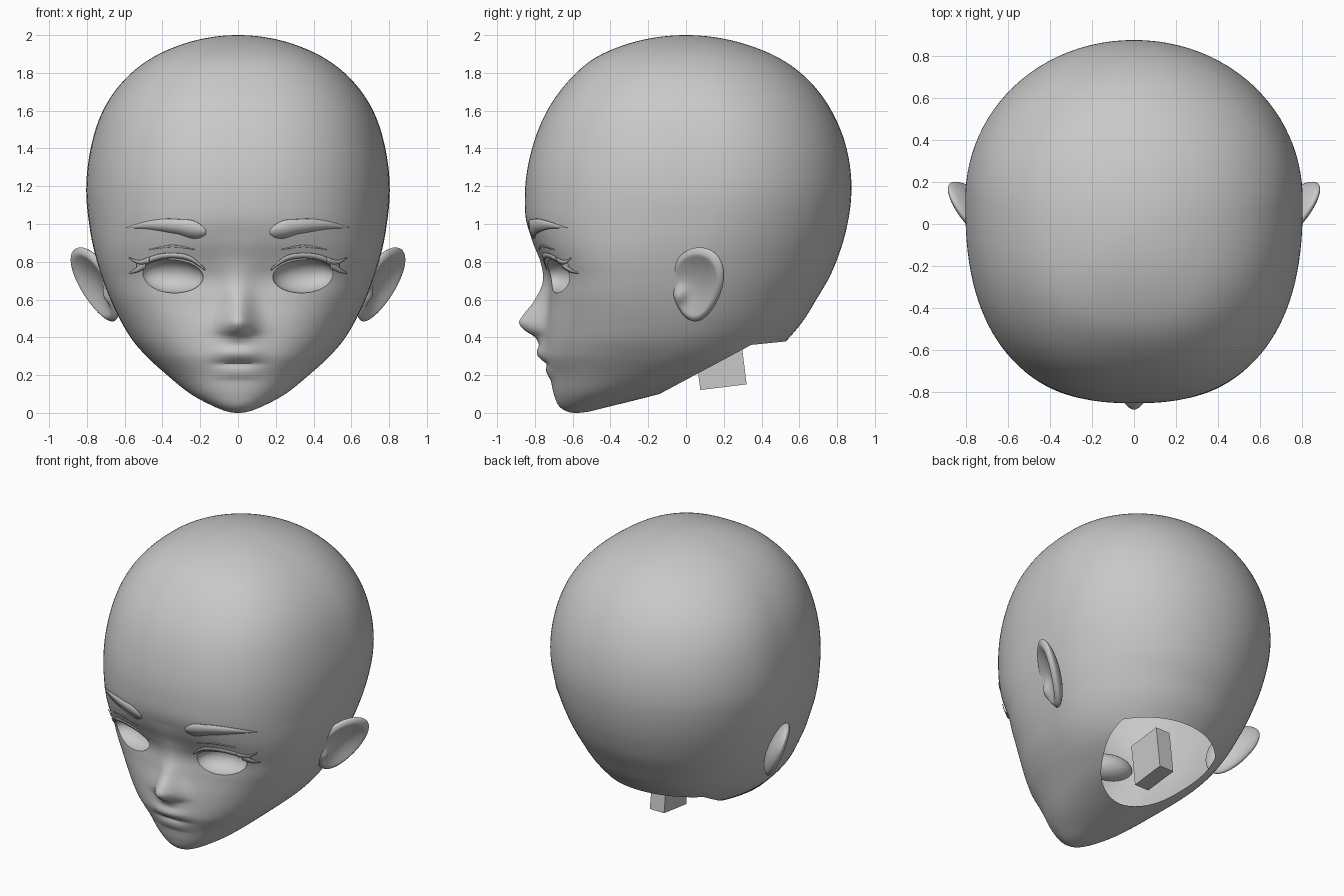
import bpy, bmesh, math
from mathutils import Vector, Matrix
from mathutils.bvhtree import BVHTree

cube = bpy.data.objects.get("Cube")
if cube:
    bpy.data.objects.remove(cube)

grey = bpy.data.materials.new("plain_grey")
grey.use_nodes = True
grey.diffuse_color = (0.58, 0.58, 0.58, 1)
grey.node_tree.nodes["Principled BSDF"].inputs["Base Color"].default_value = (0.58, 0.58, 0.58, 1)


def slope(rows, i, c):
    """Slope of column c at row i, weighted by the spacing of its neighbours."""
    steps = []
    for a, b in ((i - 1, i), (i, i + 1)):
        if a >= 0 and b < len(rows):
            gap = rows[b][0] - rows[a][0]
            steps.append((gap, (rows[b][c] - rows[a][c]) / gap))
    if len(steps) == 1:
        return steps[0][1]
    (h, s), (k, t) = steps
    return (s * k + t * h) / (h + k)


def sample(rows, t):
    """Smooth interpolation of table rows by their first column."""
    t = min(max(t, rows[0][0]), rows[-1][0])
    i = 0
    while i < len(rows) - 2 and t > rows[i + 1][0]:
        i += 1
    a, b = rows[i], rows[i + 1]
    span = b[0] - a[0]
    s = (t - a[0]) / span
    ease = s * s * (3 - 2 * s)
    return [a[c] + (b[c] - a[c]) * ease
            + span * s * (1 - s) * ((1 - s) * slope(rows, i, c) - s * slope(rows, i + 1, c))
            for c in range(1, len(a))]


def finish(name, bm):
    bmesh.ops.recalc_face_normals(bm, faces=bm.faces)
    mesh = bpy.data.meshes.new(name)
    bm.to_mesh(mesh)
    bm.free()
    mesh.materials.append(grey)
    obj = bpy.data.objects.new(name, mesh)
    bpy.context.collection.objects.link(obj)
    return obj


def activate(obj):
    bpy.ops.object.select_all(action="DESELECT")
    obj.select_set(True)
    bpy.context.view_layer.objects.active = obj


def smooth(obj, degrees=40):
    activate(obj)
    bpy.ops.object.shade_smooth_by_angle(angle=math.radians(degrees))


# Head levels: height, half width, front, back, depth of the widest point
LEVELS = [
    (0, 0, -.59, -.59, -.59), (.04, .14, -.675, -.38, -.53), (.1, .25, -.70, -.14, -.42),
    (.2, .375, -.722, .25, -.25), (.3, .485, -.75, .45, -.11), (.38, .555, -.75, .53, -.07),
    (.48, .617, -.742, .615, -.04), (.6, .675, -.725, .69, -.02), (.73, .724, -.722, .765, .005),
    (.8, .746, -.752, .795, .02), (.9, .771, -.805, .83, .05), (1, .788, -.842, .855, .08),
    (1.15, .803, -.853, .875, .11), (1.4, .78, -.815, .85, .12), (1.6, .715, -.735, .77, .1),
    (1.77, .595, -.61, .64, .06), (1.88, .455, -.48, .49, .03), (1.95, .30, -.32, .32, .01),
    (2, 0, 0, 0, 0)]
LEVELS = [(math.acos(1 - row[0]),) + row[1:] for row in LEVELS]
# Height, forward bulge and half width of the nose
NOSE = [(.36, 0, .09), (.39, .03, .09), (.44, .112, .095), (.48, .142, .09), (.51, .13, .086),
        (.58, .085, .08), (.66, .05, .085), (.73, .035, .1), (.82, .015, .12), (.95, 0, .14)]
# Height and forward bulge of the lips
LIPS = [(.17, 0), (.215, .012), (.24, .006), (.258, -.004), (.28, .018), (.31, .038), (.35, .03), (.41, 0)]


def neck_plane(y):
    return min(.1 + .536 * (y + .14), .36 + .1 * (y - .345))


def build_head():
    bm = bmesh.new()
    rings, steps, around = [], 200, 150
    for k in range(1, steps):
        theta = math.pi * k / steps
        z = 1 - math.cos(theta)
        width, front, back, mid = sample(LEVELS, theta)
        bulge, spread = sample(NOSE, z)
        lip = sample(LIPS, z)[0]
        square = 2 + .45 * min(z / .3, 1) + .4 * math.exp(-((z - .72) / .2) ** 2)
        ring = []
        for j in range(around):
            v = math.tau * j / around
            phi = v - .6 * math.sin(v)
            s, c = math.sin(phi), math.cos(phi)
            n = square if c > 0 else 2.03
            r = (abs(s) ** n + abs(c) ** n) ** (-1 / n)
            x = width * r * s
            y = mid - r * c * ((mid - front) if c > 0 else (back - mid))
            if c > 0:
                y -= bulge * math.exp(-(x / spread) ** 2) + lip * math.exp(-abs(x / .12) ** 2.5)
            ring.append(bm.verts.new((x, y, z)))
        rings.append(ring)
    for low, high in zip(rings, rings[1:]):
        for j in range(around):
            m = (j + 1) % around
            bm.faces.new((low[j], low[m], high[m], high[j]))
    for ring, tip in ((rings[0], (0, -.59, 0)), (rings[-1], (0, 0, 2))):
        pole = bm.verts.new(tip)
        for j in range(around):
            bm.faces.new((ring[j], ring[(j + 1) % around], pole))
    bmesh.ops.recalc_face_normals(bm, faces=bm.faces)
    surface = BVHTree.FromBMesh(bm)
    return finish("head", bm), surface


head, surface = build_head()


def skin(x, z):
    return surface.ray_cast(Vector((x, -3, z)), Vector((0, 1, 0)))[0].y


# Hollow eye sockets
bm = bmesh.new()
for side in (1, -1):
    place = Matrix.Translation((side * .35, skin(.35, .725), .725))
    turn = Matrix.Rotation(side * math.radians(17), 4, "Z") @ Matrix.Rotation(side * math.radians(-3), 4, "Y")
    bmesh.ops.create_uvsphere(bm, u_segments=40, v_segments=24, radius=1,
                              matrix=place @ turn @ Matrix.Diagonal((.17, .11, .09, 1)))
cutter = finish("socket_cutter", bm)
cutter.hide_render = True
cut = head.modifiers.new("sockets", "BOOLEAN")
cut.operation, cut.solver, cut.object = "DIFFERENCE", "EXACT", cutter
activate(head)
bpy.ops.object.modifier_apply(modifier=cut.name)
bpy.data.objects.remove(cutter)

# Open neck, bent once near the nape
bm = bmesh.new()
bm.from_mesh(head.data)
for point, rise in (((0, -.14, .1), .536), ((0, .345, .36), .1)):
    faces = [f for f in bm.faces if f.calc_center_median().y > -.25 and f.calc_center_median().z < .6]
    geom = faces + list({e for f in faces for e in f.edges}) + list({v for f in faces for v in f.verts})
    bmesh.ops.bisect_plane(bm, geom=geom, plane_co=point, plane_no=(0, -rise, 1), dist=1e-5)
below = [f for f in bm.faces if f.calc_center_median().z < neck_plane(f.calc_center_median().y)]
bmesh.ops.delete(bm, geom=below, context="FACES")
bm.to_mesh(head.data)
bm.free()
smooth(head, 35)


# Brows, lashes and lid creases: strips that follow the face
def strip(name, rows, lift, count=28):
    """Rows hold x, top height and bottom height."""
    for side, label in ((1, "left_"), (-1, "right_")):
        bm = bmesh.new()
        lines = []
        for k in range(count + 1):
            x = rows[0][0] + (rows[-1][0] - rows[0][0]) * k / count
            top, bottom = sample(rows, x)
            lines.append([bm.verts.new((side * x, skin(x, z) - lift, z))
                          for z in (top, (top + bottom) / 2, bottom)])
        for a, b in zip(lines, lines[1:]):
            for i in range(2):
                corners = (a[i], a[i + 1], b[i + 1], b[i])
                bm.faces.new(corners if side > 0 else corners[::-1])
        obj = finish(label + name, bm)
        solid = obj.modifiers.new("thickness", "SOLIDIFY")
        solid.thickness, solid.offset = .004, 0
        smooth(obj)


strip("eyebrow", [(.17, .97, .945), (.19, .99, .932), (.33, 1.026, .95), (.49, 1.012, .975), (.59, .981, .979)], .004)
strip("upper_lash", [(.175, .765, .755), (.24, .822, .798), (.35, .846, .82), (.45, .832, .802), (.535, .79, .76)], .008)
strip("lid_crease", [(.23, .866, .863), (.34, .888, .878), (.47, .866, .863)], .003)
strip("outer_lash_upper", [(.47, .825, .79), (.53, .808, .79), (.575, .822, .818)], .012, 10)
strip("outer_lash_lower", [(.49, .805, .765), (.53, .775, .745), (.575, .742, .738)], .01, 10)

# Ears: flattened egg with a dished outer face and a small front flap
across = Vector((.54, .84, 0))
upward = Vector((.39, 0, .94))
outward = across.cross(upward).normalized()
for side, label in ((1, "left_ear"), (-1, "right_ear")):
    bm = bmesh.new()
    bmesh.ops.create_uvsphere(bm, u_segments=48, v_segments=36, radius=1)
    for v in bm.verts:
        p, q, r = v.co
        rho = math.hypot(p, q)
        depth = .045 * r
        if r > 0:
            depth -= .055 * max(0, 1 - (rho / .85) ** 2)
            depth += .03 * math.exp(-((p + .6) ** 2 + (q + .25) ** 2) / .05)
        else:
            depth -= .02 * (1 - rho * rho)
        spot = Vector((.75, .06, .68)) + across * (.16 * p * (1 + .2 * q) + .012 * q)
        spot += upward * .208 * q + outward * depth
        v.co = (side * spot.x, spot.y, spot.z)
    smooth(finish(label, bm), 60)

# Neck peg
bm = bmesh.new()
tilt = Matrix.Rotation(math.radians(7), 4, "X")
bmesh.ops.create_cube(bm, size=1, matrix=Matrix.Translation((0, .18, .285)) @ tilt @ Matrix.Diagonal((.11, .247, .3, 1)))
finish("neck_peg", bm)
